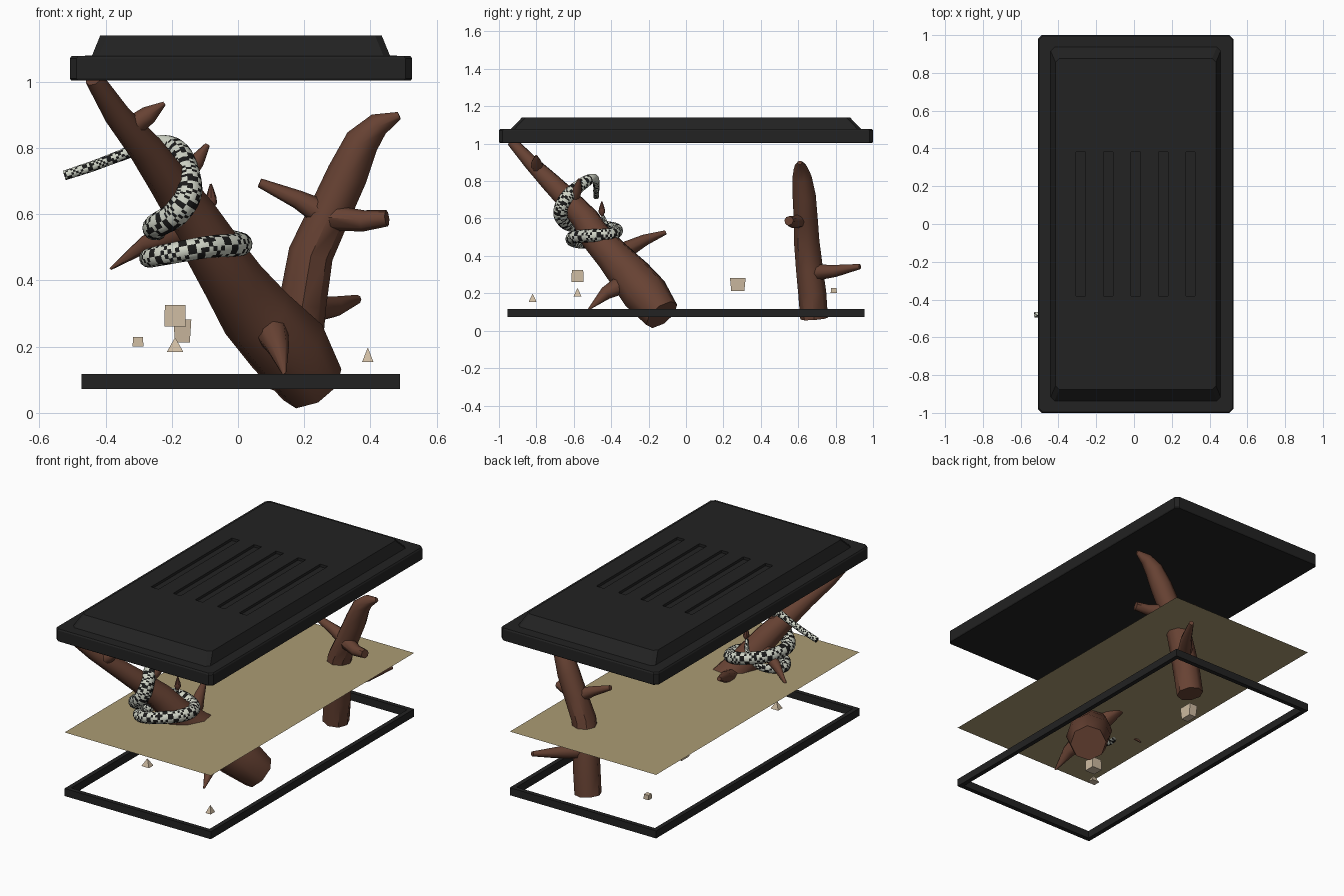
import bpy, bmesh, math, random
from mathutils import Vector

random.seed(4)
CX = 0.009  # centre line of the enclosure


def material(name, rgb):
    m = bpy.data.materials.new(name)
    m.diffuse_color = (*rgb, 1)
    return m


BLACK = material("black plastic", (0.016, 0.016, 0.016))
SAND = material("sand", (0.41, 0.33, 0.175))
BARK = material("bark brown", (0.135, 0.054, 0.033))
STONE = material("pale stone", (0.62, 0.50, 0.36))
SCALE = material("pale scales", (0.62, 0.65, 0.56))
MARK = material("black scales", (0.01, 0.01, 0.01))
RATTLE = material("rattle brown", (0.12, 0.045, 0.03))


def finish(name, bm, mats, smooth=None):
    bmesh.ops.recalc_face_normals(bm, faces=bm.faces)
    me = bpy.data.meshes.new(name)
    bm.to_mesh(me)
    bm.free()
    ob = bpy.data.objects.new(name, me)
    bpy.context.collection.objects.link(ob)
    for m in mats:
        me.materials.append(m)
    if smooth:
        bpy.ops.object.select_all(action='DESELECT')
        ob.select_set(True)
        bpy.context.view_layer.objects.active = ob
        bpy.ops.object.shade_smooth_by_angle(angle=math.radians(smooth))
    return ob


def loft(bm, rings):
    """Skin a list of vertex rings and close both ends."""
    for a, b in zip(rings, rings[1:]):
        n = len(a)
        for i in range(n):
            bm.faces.new((a[i], a[(i + 1) % n], b[(i + 1) % n], b[i]))
    bm.faces.new(rings[0][::-1])
    bm.faces.new(rings[-1])


def catmull(pts, steps):
    p = [Vector(q) for q in pts]
    p = [2 * p[0] - p[1]] + p + [2 * p[-1] - p[-2]]
    out = []
    for i in range(1, len(p) - 2):
        a, b, c, d = p[i - 1:i + 3]
        for s in range(steps):
            t = s / steps
            out.append(0.5 * (2 * b + (c - a) * t + (2 * a - 5 * b + 4 * c - d) * t * t
                              + (3 * b - a - 3 * c + d) * t ** 3))
    return out + [p[-2]]


def tube(bm, pts, sides, steps=1):
    """Tube through (x, y, z, radius) points."""
    q = catmull([Vector(p) for p in pts], steps)
    c = [v.to_3d() for v in q]
    normal, rings = None, []
    for i, v in enumerate(c):
        t = (c[min(i + 1, len(c) - 1)] - c[max(i - 1, 0)]).normalized()
        if normal is None:
            normal = t.orthogonal()
        normal = (normal - t * normal.dot(t)).normalized()
        side = t.cross(normal)
        rings.append([bm.verts.new(v + q[i][3] * (normal * math.cos(k * math.tau / sides)
                      + side * math.sin(k * math.tau / sides))) for k in range(sides)])
    loft(bm, rings)


def slab_rings(bm, levels, c):
    """Rectangles with clipped corners, one per (half x, half y, z)."""
    return [[bm.verts.new((CX + x, y, z)) for x, y in (
        (hx - c, -hy), (hx, -hy + c), (hx, hy - c), (hx - c, hy),
        (-hx + c, hy), (-hx, hy - c), (-hx, -hy + c), (-hx + c, -hy))]
        for hx, hy, z in levels]


# Lid: rim and raised centre, with five shallow vent slots cut in
bm = bmesh.new()
loft(bm, slab_rings(bm, [(0.513, 0.996, 1.004), (0.517, 1.0, 1.01), (0.517, 1.0, 1.07),
                         (0.512, 0.995, 1.078), (0.45, 0.936, 1.079), (0.425, 0.877, 1.14)], 0.02))
lid = finish("lid", bm, [BLACK])
bm = bmesh.new()
for i in range(-2, 3):
    ret = bmesh.ops.create_cube(bm, size=1)
    for v in ret["verts"]:
        v.co = (CX + i * 0.145 + v.co.x * 0.05, v.co.y * 0.76, 1.14 + v.co.z * 0.03)
cutter = finish("slot_cutter", bm, [BLACK])
cutter.hide_render = True
mod = lid.modifiers.new("slots", 'BOOLEAN')
mod.operation, mod.solver, mod.object = 'DIFFERENCE', 'EXACT', cutter
bpy.context.view_layer.objects.active = lid
bpy.ops.object.modifier_apply(modifier=mod.name)
bpy.data.objects.remove(cutter)

# Base frame: an open rectangular ring
bm = bmesh.new()
r = [[bm.verts.new((CX + sx * hx, sy * hy, z)) for sx, sy in ((-1, -1), (1, -1), (1, 1), (-1, 1))]
     for hx, hy, z in ((0.481, 0.955, 0.072), (0.481, 0.955, 0.117),
                       (0.455, 0.929, 0.117), (0.455, 0.929, 0.072))]
for a, b in zip(r, r[1:] + r[:1]):
    for i in range(4):
        bm.faces.new((a[i], a[(i + 1) % 4], b[(i + 1) % 4], b[i]))
finish("base_frame", bm, [BLACK])

# Sand sheet
bm = bmesh.new()
bm.faces.new([bm.verts.new((CX + x * 0.481, y * 0.955, 0.45))
              for x, y in ((-1, -1), (1, -1), (1, 1), (-1, 1))])
finish("sand_sheet", bm, [SAND])


def branch(name, limbs):
    bm = bmesh.new()
    for pts in limbs:
        tube(bm, pts, 8)
    finish(name, bm, [BARK], 45)


# Leaning branch with five twigs
branch("leaning_branch", [
    [(0.225, -0.13, 0.085, 0.10), (0.15, -0.22, 0.2, 0.125), (0.055, -0.30, 0.3, 0.113),
     (-0.015, -0.39, 0.4, 0.095), (-0.08, -0.48, 0.5, 0.085), (-0.14, -0.54, 0.6, 0.074),
     (-0.21, -0.63, 0.7, 0.062), (-0.28, -0.73, 0.8, 0.053), (-0.365, -0.83, 0.9, 0.04),
     (-0.435, -0.93, 1.01, 0.028)],
    [(-0.34, -0.79, 0.85, 0.035), (-0.27, -0.80, 0.90, 0.028), (-0.222, -0.80, 0.935, 0.006)],
    [(-0.19, -0.61, 0.68, 0.035), (-0.125, -0.58, 0.76, 0.024), (-0.092, -0.57, 0.81, 0.008)],
    [(-0.14, -0.52, 0.56, 0.045), (-0.28, -0.45, 0.51, 0.026), (-0.385, -0.40, 0.435, 0.004)],
    [(-0.04, -0.38, 0.40, 0.055), (-0.10, -0.22, 0.485, 0.03), (-0.14, -0.11, 0.525, 0.012)],
    [(0.09, -0.30, 0.27, 0.06), (0.12, -0.43, 0.20, 0.035), (0.14, -0.52, 0.115, 0.005)],
])

# Upright branch with three twigs
branch("upright_branch", [
    [(0.165, 0.685, 0.065, 0.074), (0.18, 0.675, 0.2, 0.075), (0.195, 0.66, 0.33, 0.072),
     (0.22, 0.645, 0.48, 0.068), (0.275, 0.64, 0.6, 0.064), (0.33, 0.632, 0.72, 0.062),
     (0.375, 0.62, 0.82, 0.052), (0.425, 0.612, 0.872, 0.036), (0.487, 0.608, 0.898, 0.012)],
    [(0.28, 0.63, 0.59, 0.045), (0.18, 0.62, 0.645, 0.028), (0.065, 0.615, 0.695, 0.014)],
    [(0.27, 0.62, 0.59, 0.04), (0.38, 0.57, 0.58, 0.032), (0.45, 0.55, 0.588, 0.025)],
    [(0.20, 0.68, 0.31, 0.045), (0.29, 0.80, 0.32, 0.032), (0.36, 0.93, 0.343, 0.014)],
])

# Snake body wound round the leaning branch, speckled by a lattice rule
SIDES = 14
bm = bmesh.new()
tube(bm, [
    (-0.525, -0.48, 0.717, 0.015), (-0.44, -0.48, 0.745, 0.016), (-0.36, -0.48, 0.775, 0.017),
    (-0.25, -0.49, 0.815, 0.022), (-0.185, -0.54, 0.795, 0.032), (-0.155, -0.62, 0.73, 0.038),
    (-0.15, -0.665, 0.66, 0.04), (-0.19, -0.66, 0.60, 0.04), (-0.25, -0.60, 0.562, 0.037),
    (-0.23, -0.46, 0.555, 0.035), (-0.12, -0.375, 0.54, 0.035), (-0.01, -0.40, 0.515, 0.035),
    (0.0, -0.50, 0.508, 0.035), (-0.10, -0.60, 0.50, 0.034), (-0.22, -0.60, 0.478, 0.032),
    (-0.27, -0.52, 0.468, 0.028), (-0.20, -0.42, 0.495, 0.022), (-0.115, -0.42, 0.55, 0.014),
    (-0.083, -0.45, 0.625, 0.008)], SIDES, 12)
bm.faces.ensure_lookup_table()
for i, f in enumerate(bm.faces):
    ring, k = divmod(i, SIDES)
    head = 32 < ring < 44
    if not head and ((ring + k) % 4 == 0 or (ring - k) % 5 == 0 or random.random() < 0.1):
        f.material_index = 1
finish("snake_body", bm, [SCALE, MARK], 60)

# Tail rattle
bm = bmesh.new()
tube(bm, [(-0.083, -0.45, 0.615, 0.007), (-0.081, -0.45, 0.635, 0.018),
          (-0.081, -0.45, 0.655, 0.015), (-0.082, -0.45, 0.692, 0.003)], 8)
finish("tail_rattle", bm, [RATTLE], 40)

# Loose stones: (centre, size, top scale)
for n, (c, s, top) in enumerate([
        ((-0.19, -0.58, 0.293), (0.065, 0.064, 0.065), 0.95),
        ((-0.19, -0.58, 0.205), (0.05, 0.042, 0.042), 0.05),
        ((-0.168, 0.277, 0.247), (0.045, 0.07, 0.07), 1.2),
        ((-0.302, 0.79, 0.215), (0.033, 0.033, 0.028), 0.9),
        ((0.392, -0.82, 0.175), (0.034, 0.042, 0.042), 0.05)]):
    bm = bmesh.new()
    bmesh.ops.create_cube(bm, size=1)
    for v in bm.verts:
        k = top if v.co.z > 0 else 1
        v.co = [c[0] + v.co.x * s[0] * k, c[1] + v.co.y * s[1] * k, c[2] + v.co.z * s[2]]
    finish("stone_%d" % (n + 1), bm, [STONE])
